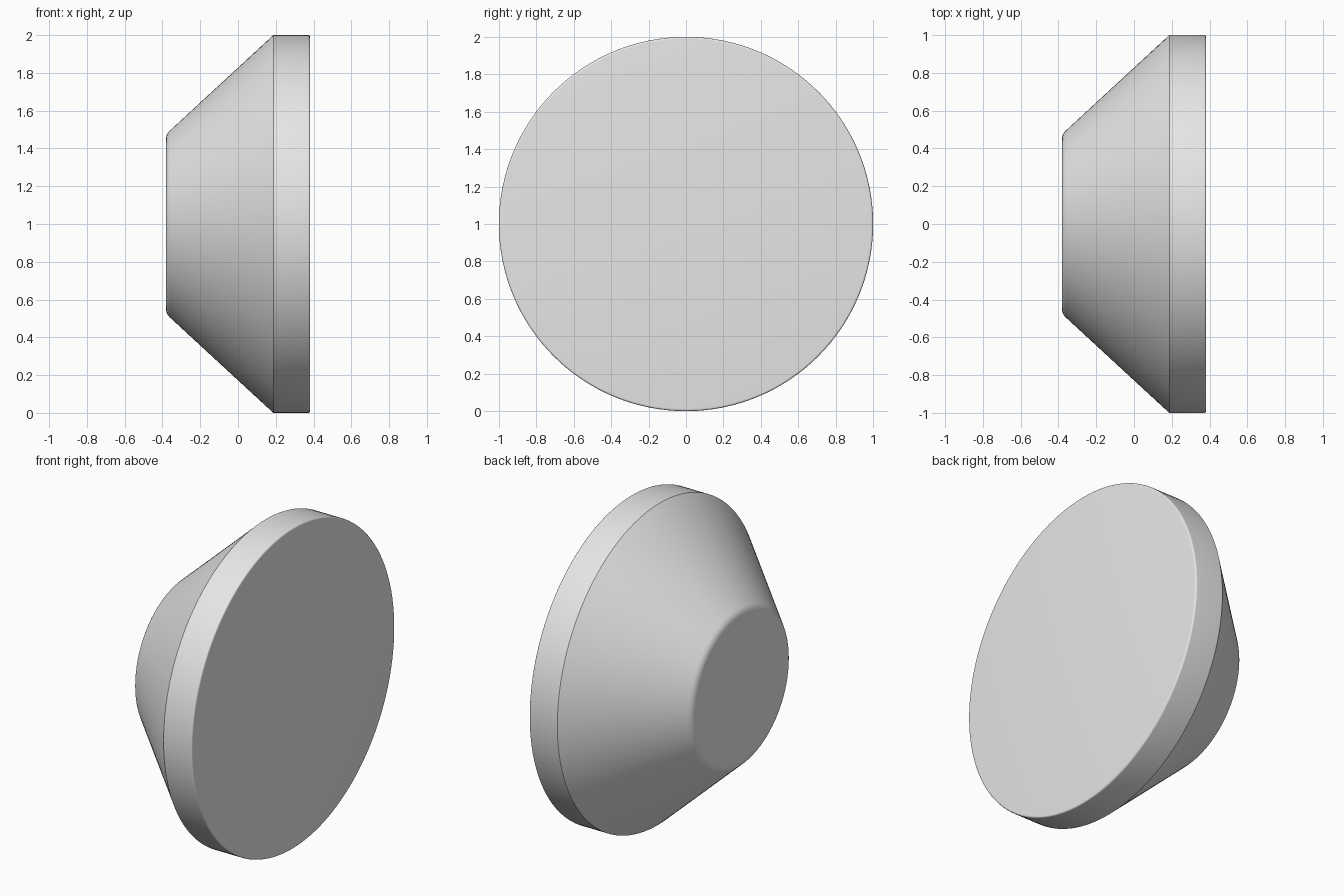
import bpy, bmesh, math
from mathutils import Vector, Matrix

SEGMENTS = 128

default = bpy.data.objects.get("Cube")
if default:
    bpy.data.objects.remove(default)

# Plain grey material
grey = bpy.data.materials.new("plain_grey")
grey.use_nodes = True
colour = (0.8, 0.8, 0.8, 1)
grey.diffuse_color = colour
grey.node_tree.nodes["Principled BSDF"].inputs["Base Color"].default_value = colour


def fillet(before, corner, after, size, steps=5):
    """Round a profile corner with a short quadratic curve."""
    c = Vector(corner)
    a = c + (Vector(before) - c).normalized() * size
    b = c + (Vector(after) - c).normalized() * size
    ts = [i / steps for i in range(steps + 1)]
    return [a * (1 - t) ** 2 + c * 2 * t * (1 - t) + b * t * t for t in ts]


# Profile as (x, radius): small flat end, cone, rim, large flat end
small_centre, small_edge = (-0.382, 0), (-0.382, 0.475)
shoulder, rim = (0.187, 1.0), (0.382, 1.0)
large_centre = (0.382, 0)
profile = fillet(small_centre, small_edge, shoulder, 0.03)
profile.append(Vector(shoulder))
profile += fillet(shoulder, rim, large_centre, 0.012)

# Turn the profile about the x axis and cap both ends
bm = bmesh.new()
rings = []
for x, r in profile:
    angles = [math.tau * i / SEGMENTS for i in range(SEGMENTS)]
    rings.append([bm.verts.new((x, r * math.cos(a), r * math.sin(a))) for a in angles])
for low, high in zip(rings, rings[1:]):
    for i in range(SEGMENTS):
        j = (i + 1) % SEGMENTS
        bm.faces.new((low[i], low[j], high[j], high[i]))
bm.faces.new(rings[0])
bm.faces.new(rings[-1])
bmesh.ops.recalc_face_normals(bm, faces=bm.faces)
bmesh.ops.transform(bm, matrix=Matrix.Translation((0, 0, 1)), verts=bm.verts)

mesh = bpy.data.meshes.new("tapered_knob")
bm.to_mesh(mesh)
bm.free()
mesh.materials.append(grey)
knob = bpy.data.objects.new("tapered_knob", mesh)
bpy.context.collection.objects.link(knob)
bpy.context.view_layer.objects.active = knob
knob.select_set(True)
bpy.ops.object.shade_smooth_by_angle(angle=math.radians(25))
